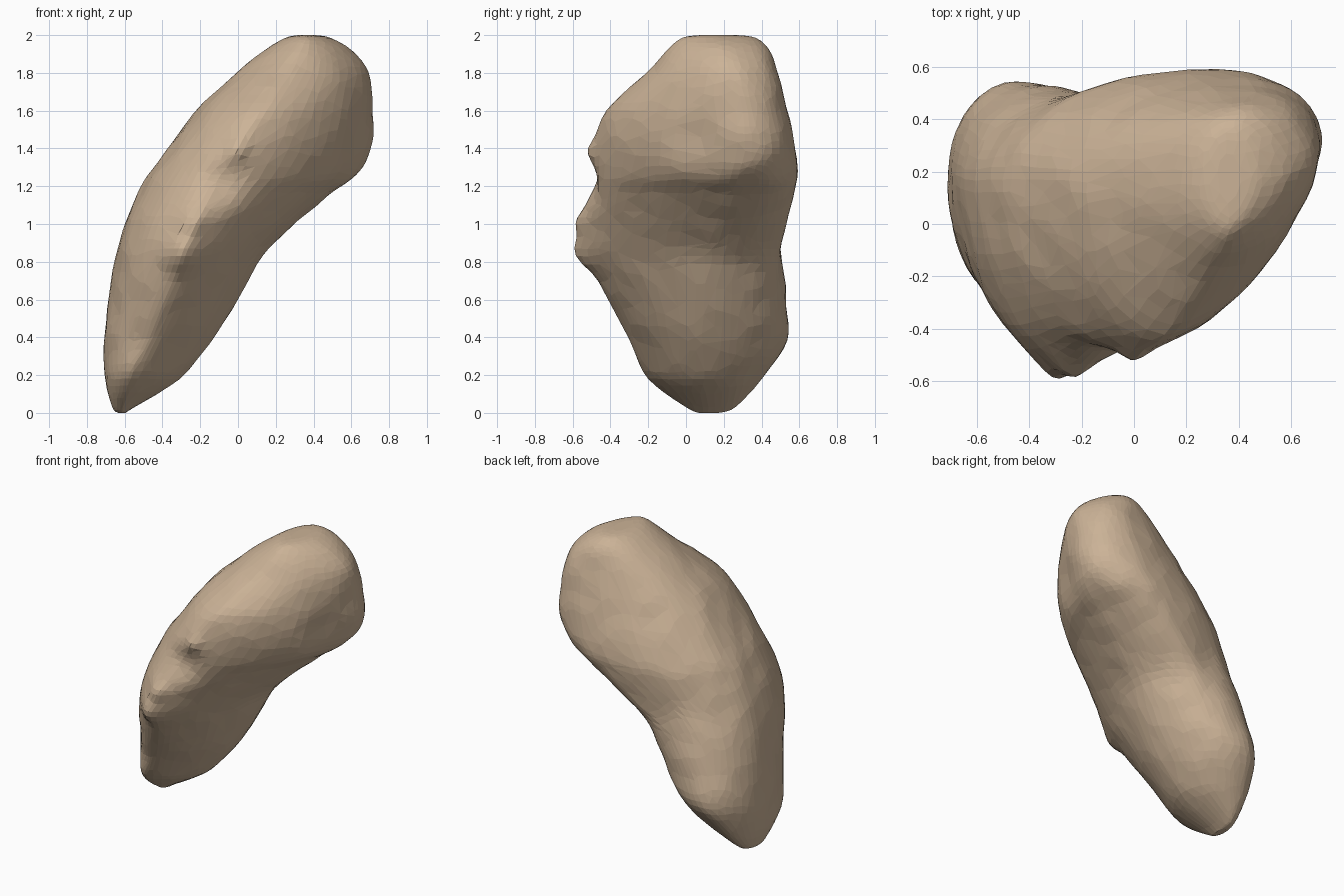
import bpy, bmesh, math
from mathutils import Vector, noise

# Horizontal sections: z, left x, right x, front y, back y,
# x of front edge, x of back edge, y of left bulge, y of right bulge
SECTIONS = [
    (0.00, -0.635, -0.595, 0.07, 0.17, -0.615, -0.61, 0.12, 0.12),
    (0.03, -0.665, -0.55, 0.00, 0.26, -0.61, -0.60, 0.12, 0.12),
    (0.18, -0.705, -0.31, -0.20, 0.40, -0.57, -0.55, 0.13, 0.10),
    (0.38, -0.71, -0.14, -0.295, 0.535, -0.48, -0.47, 0.15, 0.10),
    (0.60, -0.685, 0.00, -0.41, 0.53, -0.39, -0.38, 0.15, 0.11),
    (0.83, -0.645, 0.13, -0.53, 0.515, -0.29, -0.22, 0.13, 0.14),
    (1.00, -0.60, 0.30, -0.55, 0.53, -0.22, 0.02, 0.12, 0.20),
    (1.15, -0.535, 0.48, -0.53, 0.57, -0.14, 0.19, 0.12, 0.25),
    (1.26, -0.475, 0.63, -0.51, 0.59, -0.08, 0.28, 0.12, 0.28),
    (1.40, -0.37, 0.71, -0.49, 0.58, 0.00, 0.36, 0.12, 0.31),
    (1.60, -0.22, 0.715, -0.42, 0.535, 0.12, 0.42, 0.12, 0.30),
    (1.80, -0.01, 0.69, -0.21, 0.485, 0.26, 0.43, 0.14, 0.24),
    (1.92, 0.14, 0.60, -0.10, 0.44, 0.33, 0.40, 0.16, 0.20),
    (1.985, 0.25, 0.49, -0.02, 0.37, 0.36, 0.37, 0.17, 0.18),
    (2.00, 0.32, 0.41, 0.08, 0.27, 0.36, 0.36, 0.175, 0.175),
]
# Local bumps and hollows: centre, radius, push
DENTS = [
    (Vector((-0.28, -0.54, 0.84)), 0.10, Vector((-0.01, -0.05, 0.0))),
    (Vector((-0.23, -0.56, 1.01)), 0.07, Vector((0.0, -0.035, 0.0))),
    (Vector((-0.10, -0.50, 1.20)), 0.12, Vector((0.0, 0.045, 0.0))),
    (Vector((0.00, -0.50, 1.39)), 0.06, Vector((0.0, -0.035, 0.0))),
    (Vector((0.60, 0.10, 1.42)), 0.16, Vector((-0.03, 0.0, 0.02))),
    (Vector((-0.20, 0.51, 0.90)), 0.12, Vector((0.0, -0.02, 0.0))),
]
SIDES, STEPS = 64, 5


def section_at(u):
    """Smooth interpolation between the sections."""
    i = min(int(u), len(SECTIONS) - 2)
    t = u - i
    rows = [SECTIONS[max(0, min(len(SECTIONS) - 1, i + k))] for k in (-1, 0, 1, 2)]
    return [0.5 * (2 * b + (c - a) * t + (2 * a - 5 * b + 4 * c - d) * t * t
                   + (3 * b - a - 3 * c + d) * t ** 3) for a, b, c, d in zip(*rows)]


def ring_point(section, angle):
    """Four quarter curves joined at the front, right, back and left points."""
    z, xl, xr, yf, yb, xf, xb, yl, yr = section
    c, s = math.cos(angle), math.sin(angle)
    side_x, side_y = (xr, yr) if c > 0 else (xl, yl)
    end_x, end_y = (xb, yb) if s > 0 else (xf, yf)
    n = 2.1 if s > 0 else (1.55 if c > 0 else 1.85)
    a, b = abs(c) ** (2 / n), abs(s) ** (2 / n)
    p = Vector((end_x + (side_x - end_x) * a, side_y + (end_y - side_y) * b, z))
    for centre, radius, push in DENTS:
        p += push * math.exp(-((p - centre).length / radius) ** 2)
    fade = max(0.0, min(1.0, z * 5, (2 - z) * 5))
    return p + noise.noise_vector(p * 7) * 0.007 * fade


# Body: loft of the sections, closed at both ends
bm = bmesh.new()
rings = []
for k in range((len(SECTIONS) - 1) * STEPS + 1):
    section = section_at(k / STEPS)
    rings.append([bm.verts.new(ring_point(section, 2 * math.pi * j / SIDES))
                  for j in range(SIDES)])
for low, high in zip(rings, rings[1:]):
    for j in range(SIDES):
        m = (j + 1) % SIDES
        bm.faces.new((low[j], low[m], high[m], high[j]))
bm.faces.new(rings[0][::-1])
bm.faces.new(rings[-1])
bmesh.ops.recalc_face_normals(bm, faces=bm.faces)
mesh = bpy.data.meshes.new("organ_body")
bm.to_mesh(mesh)
bm.free()
body = bpy.data.objects.new("organ_body", mesh)
bpy.context.collection.objects.link(body)

# Irregular scanned-looking facets
reduce = body.modifiers.new("facets", 'DECIMATE')
reduce.ratio = 0.35

# Tan surface
tan = bpy.data.materials.new("tan")
tan.diffuse_color = (0.60, 0.45, 0.31, 1)
mesh.materials.append(tan)
